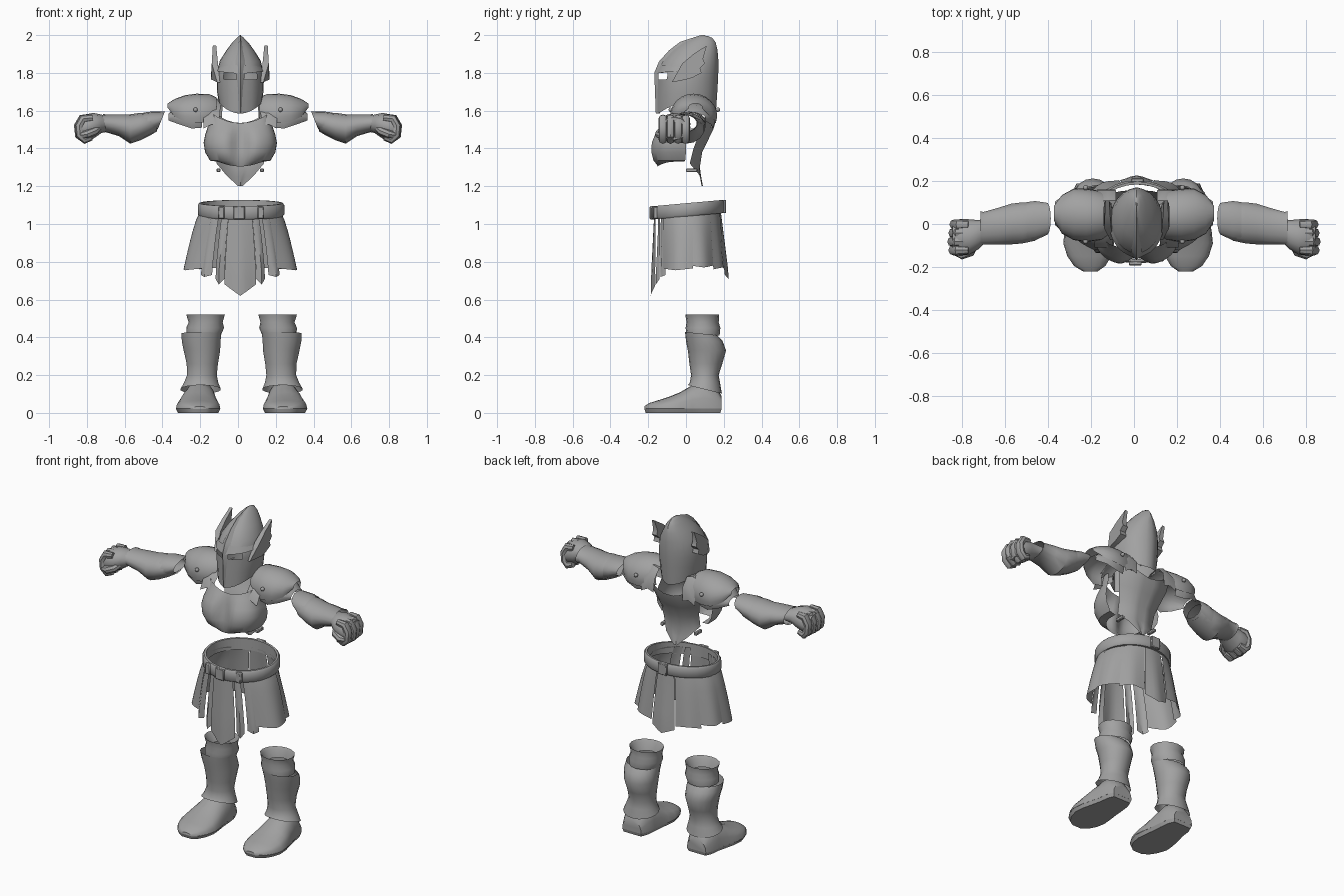
import bpy, bmesh, math
from mathutils import Vector

if "Cube" in bpy.data.objects:
    bpy.data.objects.remove(bpy.data.objects["Cube"])

steel = bpy.data.materials.new("steel_grey")
steel.diffuse_color = (0.36, 0.36, 0.36, 1)
steel.use_nodes = True
steel.node_tree.nodes["Principled BSDF"].inputs["Base Color"].default_value = steel.diffuse_color
R = math.radians


def finish(name, bm, mirror=False):
    bmesh.ops.recalc_face_normals(bm, faces=bm.faces)
    me = bpy.data.meshes.new(name)
    bm.to_mesh(me)
    bm.free()
    me.materials.append(steel)
    ob = bpy.data.objects.new(name, me)
    bpy.context.collection.objects.link(ob)
    ob.location.x = shift
    if mirror:
        ob.modifiers.new("Mirror", 'MIRROR').use_axis[0] = True
    return ob


def skin(name, rings, closed=True, cap0=False, cap1=False, mirror=False, skip=None):
    """Loft a surface through equal-sized point rows."""
    bm = bmesh.new()
    rows = [[bm.verts.new(p) for p in r] for r in rings]
    n = len(rows[0])
    for i in range(len(rows) - 1):
        for j in range(n if closed else n - 1):
            if skip and skip(i, j):
                continue
            k = (j + 1) % n
            bm.faces.new((rows[i][j], rows[i][k], rows[i + 1][k], rows[i + 1][j]))
    if cap0:
        bm.faces.new(rows[0])
    if cap1:
        bm.faces.new(rows[-1])
    return finish(name, bm, mirror)


def oval(axis, pos, cu, cv, ru, rv, n=16, a0=None, a1=None):
    """Ellipse row; angle 0 is the -v side, growing towards +u."""
    out = []
    for j in range(n):
        a = 2 * math.pi * j / n if a0 is None else R(a0 + (a1 - a0) * j / (n - 1))
        u, v = cu + ru * math.sin(a), cv - rv * math.cos(a)
        out.append({'x': (pos, u, v), 'y': (u, pos, v), 'z': (u, v, pos)}[axis])
    return out


def box(name, c, s, mirror=False):
    bm = bmesh.new()
    bmesh.ops.create_cube(bm, size=1)
    for v in bm.verts:
        v.co = Vector(c) + Vector((v.co.x * s[0], v.co.y * s[1], v.co.z * s[2]))
    bmesh.ops.bevel(bm, geom=bm.edges[:], offset=min(s) * 0.2, segments=1, affect='EDGES')
    return finish(name, bm, mirror)


def plate(name, inner, outer, mirror=False):
    return skin(name, [inner, outer], cap0=True, cap1=True, mirror=mirror)


# ---- Helmet: bowl with eye slit, nose guard, brow and wings ----
shift = .012


def helm_point(a, zf, zb, w, yf, yb, grow=1.0, side=0.0):
    t = (1 - math.cos(a)) / 2
    y = (yf + yb) / 2 - (yb - yf) / 2 * math.cos(a) * grow
    if abs(math.sin(a)) < 0.01:
        y += -0.01 if math.cos(a) > 0 else 0.004
    return (w * grow * math.sin(a), y, zf + (zb - zf) * t + side * math.sin(a) ** 2)


helm = [(1.585, 1.60, .113, -.145, .155, 1, .05), (1.68, 1.72, .123, -.146, .163),
        (1.765, 1.775, .125, -.146, .166), (1.80, 1.81, .123, -.143, .167),
        (1.86, 1.87, .108, -.118, .167), (1.92, 1.92, .073, -.065, .163),
        (1.962, 1.962, .042, -.005, .153), (1.988, 1.985, .018, .05, .135),
        (1.998, 1.996, .003, .09, .11)]
skin("helmet", [[helm_point(R(15 * j), *h) for j in range(24)] for h in helm],
     cap1=True, skip=lambda i, j: i == 2 and min(j, 23 - j) < 3)
skin("nose_guard", [[(-w, y + .022, z), (0, y, z), (w, y + .022, z)] for z, w, y in
     [(1.585, .016, -.16), (1.7, .019, -.164), (1.8, .022, -.168), (1.86, .026, -.143),
      (1.92, .013, -.089), (1.965, .008, -.03), (2.0, .004, .08)]], closed=False)
skin("brow", [[helm_point(R(a), z, z, .123, -.145, .166, 1.05),
               helm_point(R(a), z + h, z + h, .115, -.13, .166, 1.02)]
              for a in range(-75, 76, 15)
              for h in [.05 - .03 * abs(a) / 75] for z in [1.795 + .015 * abs(a) / 75]],
     closed=False)
wing = [(-.075, 1.75), (-.02, 1.85), (.04, 1.90), (.11, 1.945), (.09, 1.875), (.1, 1.85),
        (.075, 1.825), (.082, 1.80), (.035, 1.775), (0, 1.765)]
plate("helmet_wing", [(.108 + .1 * (z - 1.75), y, z) for y, z in wing],
      [(.122 + (.032 if y > -.05 else 0) - .06 * max(0, z - 1.8), y, z) for y, z in wing], True)

# ---- Chest: front shell, open back shell, shoulder straps ----
bust = []
for z, w, yf, cleft, rise in [(1.305, .115, -.15, .0, .025), (1.335, .16, -.182, .025, 0),
                              (1.38, .186, -.198, .045, 0), (1.43, .194, -.196, .055, 0),
                              (1.475, .185, -.176, .045, 0), (1.515, .165, -.138, .015, .02),
                              (1.535, .158, -.115, 0, .055)]:
    row = []
    for j in range(29):
        a = R(-98 + 7 * j)
        c = math.cos(a)
        y = -.04 + (yf + .04) * math.copysign(abs(c) ** .7, c) + cleft * math.exp(-(a / .27) ** 2)
        row.append((w * math.sin(a), y, z + rise * math.sin(a) ** 2))
    bust.append(row)
skin("breastplate_front", bust, closed=False)
skin("breastplate_back", [[(w * s, yc + (ye - yc) * s * s - .008 * math.exp(-30 * s * s),
                            z + k * s * s) for s in [i / 5 - 1 for i in range(11)]]
     for z, w, yc, ye, k in [(1.20, .012, .09, .09, 0), (1.25, .075, .082, .07, .01),
                             (1.30, .125, .078, .02, .02), (1.38, .13, .09, .04, .02),
                             (1.45, .155, .125, .07, .03), (1.50, .175, .15, .09, .04),
                             (1.535, .175, .16, .12, .09)]], closed=False)
skin("shoulder_strap", [[(x - .04, y, z - .005), (x, y, z + .008), (x + .045, y, z - .015)]
     for x, y, z in [(.15, -.11, 1.52), (.15, -.085, 1.57), (.145, -.03, 1.62),
                     (.14, .04, 1.655), (.135, .11, 1.66), (.135, .155, 1.61),
                     (.14, .16, 1.53)]], closed=False, mirror=True)
box("waist_buckle", (.115, .03, 1.285), (.02, .06, .02), True)

# ---- Shoulder armour ----
shift = 0
skin("pauldron", [oval('x', *r, 15, 72, 288) for r in
     [(.115, .04, 1.585, .09, .085), (.15, .04, 1.575, .113, .112), (.22, .04, 1.572, .124, .118),
      (.28, .045, 1.575, .12, .107), (.335, .045, 1.59, .09, .072),
      (.372, .05, 1.62, .035, .018)]], closed=False, mirror=True)
skin("pauldron_lower_plate", [oval('x', *r, 13, 62, 298) for r in
     [(.19, .04, 1.55, .10, .085), (.245, .04, 1.55, .115, .095), (.31, .045, 1.56, .10, .07),
      (.368, .05, 1.56, .055, .025)]], closed=False, mirror=True)
for nm, yy in (("front", -.085), ("back", .165)):
    bm = bmesh.new()
    bmesh.ops.create_icosphere(bm, subdivisions=2, radius=.012)
    bmesh.ops.translate(bm, verts=bm.verts, vec=(.225, yy + .004, 1.605))
    finish("pauldron_rivet_" + nm, bm, True)

# ---- Forearms and fists ----
skin("bracer", [oval('x', *r, 14) for r in
     [(.43, .02, 1.535, .07, .045), (.46, .01, 1.53, .09, .058), (.52, .005, 1.515, .098, .073),
      (.57, 0, 1.503, .097, .078), (.63, -.01, 1.523, .088, .058),
      (.70, -.02, 1.533, .078, .047), (.715, -.02, 1.533, .082, .05)]], mirror=True)
elbow = [oval('x', *r, 14) for r in [(.405, .025, 1.55, .075, .045), (.46, .015, 1.535, .094, .06),
                                     (.50, .01, 1.522, .094, .068)]]
elbow[0] = [(x - (z - 1.55) * .4, y, z) for x, y, z in elbow[0]]
skin("elbow_cuff", elbow, mirror=True)
skin("hand", [oval('x', *r, 12) for r in
     [(.69, -.03, 1.53, .055, .035), (.725, -.05, 1.53, .068, .05), (.765, -.06, 1.52, .082, .068),
      (.81, -.062, 1.51, .085, .07), (.845, -.062, 1.505, .073, .06)]],
     cap0=True, cap1=True, mirror=True)


def finger(name, path, r):
    rings = []
    for i, p in enumerate(path):
        p = Vector(p)
        d = (Vector(path[min(i + 1, len(path) - 1)]) - Vector(path[max(i - 1, 0)])).normalized()
        side = Vector((0, 1, 0)) if abs(d.y) < .8 else Vector((1, 0, 0))
        up = d.cross(side).normalized()
        side = up.cross(d)
        q = r * (.75 if i in (0, len(path) - 1) else 1)
        rings.append([p + q * (side * math.cos(k * math.pi / 4) + up * math.sin(k * math.pi / 4))
                      for k in range(8)])
    skin(name, rings, cap0=True, cap1=True, mirror=True)


for i in range(4):
    y, d = -.122 + .04 * i, -.005 * abs(i - 1)
    finger("finger_%d" % (i + 1), [(.77, y, 1.562), (.825 + d, y, 1.557), (.845 + d, y, 1.52),
                                   (.84 + d, y, 1.47), (.81, y, 1.448), (.775, y, 1.46)], .024)
finger("thumb", [(.735, -.09, 1.51), (.76, -.13, 1.49), (.80, -.143, 1.475), (.83, -.13, 1.47)], .022)

# ---- Belt ----
shift = .016
belt = [oval('z', z, 0, .01, .215 + e, .18 + e, 28)
        for z, e in [(1.04, .006), (1.05, .014), (1.1, .014), (1.11, .006), (1.11, -.006), (1.04, -.006)]]
belt.append(belt[0])
skin("belt", [[(x, y, z + .09 * y) for x, y, z in r] for r in belt])
box("front_buckle", (-.01, -.182, 1.06), (.06, .02, .07))
box("side_buckle", (.105, -.162, 1.06), (.035, .025, .065), True)
box("back_buckle", (0, .203, 1.093), (.06, .02, .07))


# ---- Skirt panels hanging from the belt ----
def panel(name, a0, a1, zlow, point=0.0, off=0.0, mirror=True, cols=7):
    rows = []
    for i in range(7):
        t = i / 6
        row = []
        for j in range(cols):
            s = 2 * j / (cols - 1) - 1
            a = R(a0 + (a1 - a0) * (s + 1) / 2)
            z = 1.075 + (zlow + point * abs(s) - 1.075) * t
            f = (1.075 - z) / .33
            grow = off + .007 * f * math.cos(s * math.pi)
            fx = .098 * min(f, 1) ** .7
            fy = (.010 if math.cos(a) > 0 else .035) * min(f, 1)
            row.append(((.205 + fx + grow) * math.sin(a), .01 - (.173 + fy + grow) * math.cos(a), z))
        rows.append(row)
    skin(name, rows, closed=False, mirror=mirror)


shift = .012
panel("front_tabard", -16, 16, .62, .06, .004, False)
panel("front_strip", 17, 27, .68, .03, -.008, True, 5)
panel("thigh_strip", 31, 46, .72, .01, -.006, True, 5)
panel("hip_panel", 42, 98, .755, .01, .002, True, 11)
panel("rear_hip_panel", 94, 134, .77, .01, -.004, True, 9)
panel("back_panel", 132, 164, .77, -.01, .002, True, 7)
panel("back_tabard", 165, 195, .705, .03, .0, False)

# ---- Boots ----
shift = .019
skin("boot_cuff", [oval('z', z, *r, 16) for z, *r in
     [(.46, .191, .09, .068, .068), (.505, .192, .087, .09, .08), (.52, .191, .086, .102, .09),
      (.48, .19, .088, .09, .085), (.45, .193, .09, .1, .092), (.41, .2, .09, .09, .088)]],
     mirror=True)
shin = [oval('z', z, *r, 18) for z, *r in
        [(.42, .213, .08, .107, .085), (.38, .214, .097, .104, .097), (.33, .21, .111, .098, .101),
         (.26, .208, .105, .084, .087), (.20, .21, .1, .08, .073), (.16, .214, .1, .092, .08),
         (.125, .217, .1, .108, .09)]]
shin[0] = [(x, y, z + .1 * (.08 - y)) for x, y, z in shin[0]]
shin[-1] = [(x, y, z + .25 * (.1 - y) - .01 * abs(x - .217)) for x, y, z in shin[-1]]
skin("shin_guard", shin, mirror=True)
foot = [(-.22, .222, .035, .035), (-.195, .225, .073, .052), (-.15, .227, .102, .066),
        (-.09, .23, .118, .085), (-.03, .23, .112, .11), (.03, .227, .1, .145),
        (.09, .222, .09, .17), (.15, .222, .082, .15), (.188, .222, .065, .09)]
skin("boot_foot", [[(cx - w * math.cos(math.pi * k / 10), y,
                     .02 + (h - .02) * math.sin(math.pi * k / 10) ** .8 if 0 < k < 10 else .02)
                    for k in range(11)] for y, cx, w, h in foot],
     cap0=True, cap1=True, mirror=True)
edge = [(cx + w, y, cx) for y, cx, w, h in foot] + [(cx - w, y, cx) for y, cx, w, h in reversed(foot)]
plate("boot_sole", [(cx + (x - cx) * .9, y * .97, 0) for x, y, cx in edge],
      [(x, y, .022) for x, y, cx in edge], True)

# Smooth shading with sharp creases kept
for ob in bpy.context.scene.objects:
    ob.select_set(True)
    bpy.context.view_layer.objects.active = ob
bpy.ops.object.shade_smooth_by_angle(angle=R(42))
